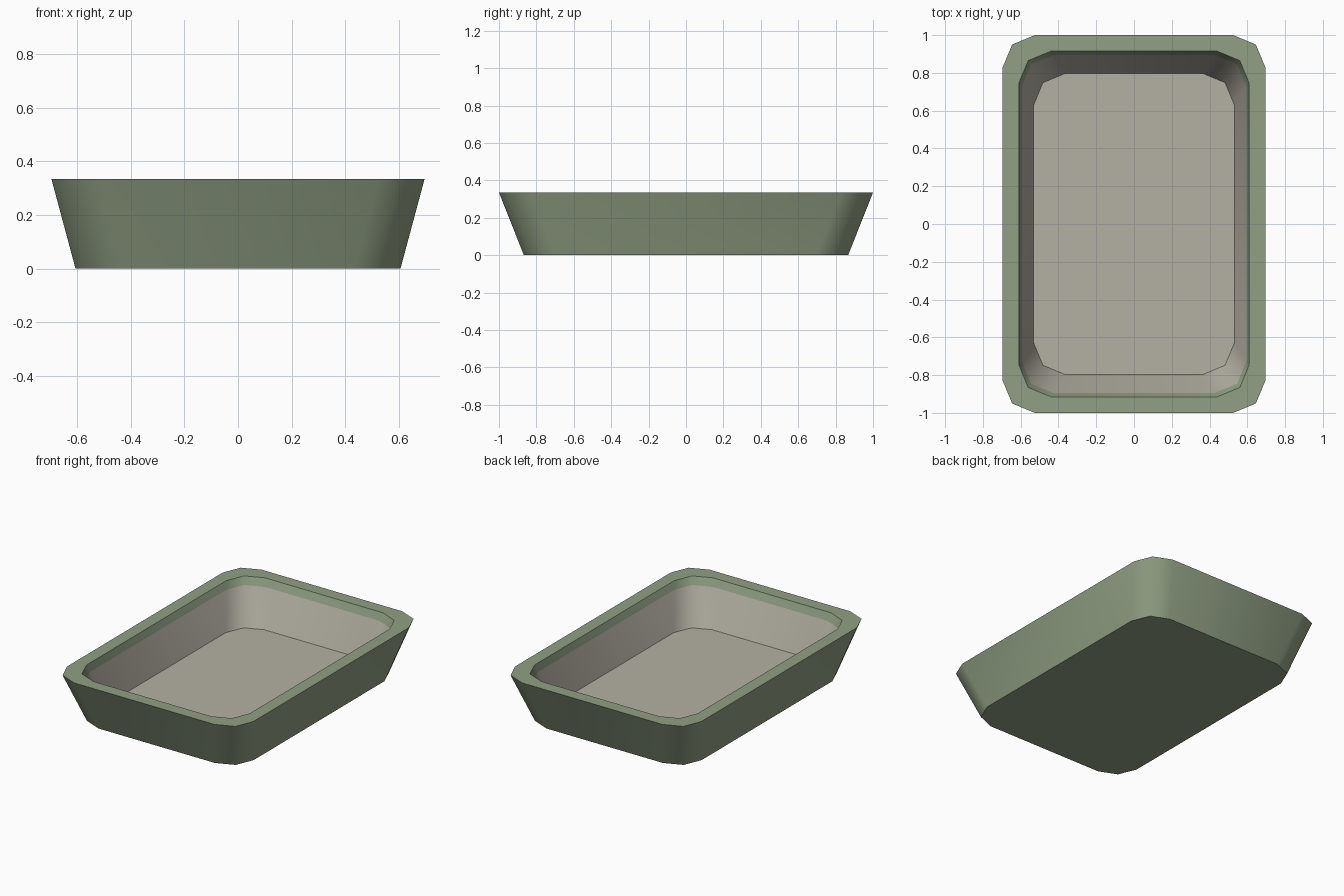
import bpy, bmesh, math

if "Cube" in bpy.data.objects:
    bpy.data.objects.remove(bpy.data.objects["Cube"])


def make_material(name, rgb):
    m = bpy.data.materials.new(name)
    m.diffuse_color = (*rgb, 1.0)
    m.use_nodes = True
    m.node_tree.nodes["Principled BSDF"].inputs["Base Color"].default_value = m.diffuse_color
    return m


green = make_material("sage green", (0.283, 0.352, 0.231))
grey = make_material("warm grey", (0.456, 0.440, 0.366))


def ring(bm, hx, hy, z, r=0.17):
    """Rounded rectangle, two segments per corner."""
    verts = []
    for q, (sx, sy) in enumerate(((1, 1), (-1, 1), (-1, -1), (1, -1))):
        for k in range(3):
            a = math.radians(90 * q + 45 * k)
            verts.append(bm.verts.new((sx * (hx - r) + r * math.cos(a),
                                       sy * (hy - r) + r * math.sin(a), z)))
    return verts


bm = bmesh.new()
# underside, outer rim, inner rim, colour break on inner wall, floor
rings = [ring(bm, *p) for p in (
    (0.605, 0.867, 0.0),
    (0.695, 1.0, 0.335),
    (0.61, 0.915, 0.335),
    (0.596, 0.895, 0.285),
    (0.532, 0.798, 0.05))]
for i, (a, b) in enumerate(zip(rings, rings[1:])):
    for j in range(12):
        k = (j + 1) % 12
        f = bm.faces.new((a[j], a[k], b[k], b[j]))
        f.material_index = 1 if i == 3 else 0   # lower inner wall is grey
bm.faces.new(rings[0][::-1])
bm.faces.new(rings[-1]).material_index = 1      # grey floor

mesh = bpy.data.meshes.new("tray")
bm.to_mesh(mesh)
bm.free()
mesh.materials.append(green)
mesh.materials.append(grey)
tray = bpy.data.objects.new("tray", mesh)
bpy.context.collection.objects.link(tray)

# soft corners, crisp rim and floor edges
bpy.context.view_layer.objects.active = tray
tray.select_set(True)
bpy.ops.object.shade_smooth_by_angle(angle=math.radians(50))
